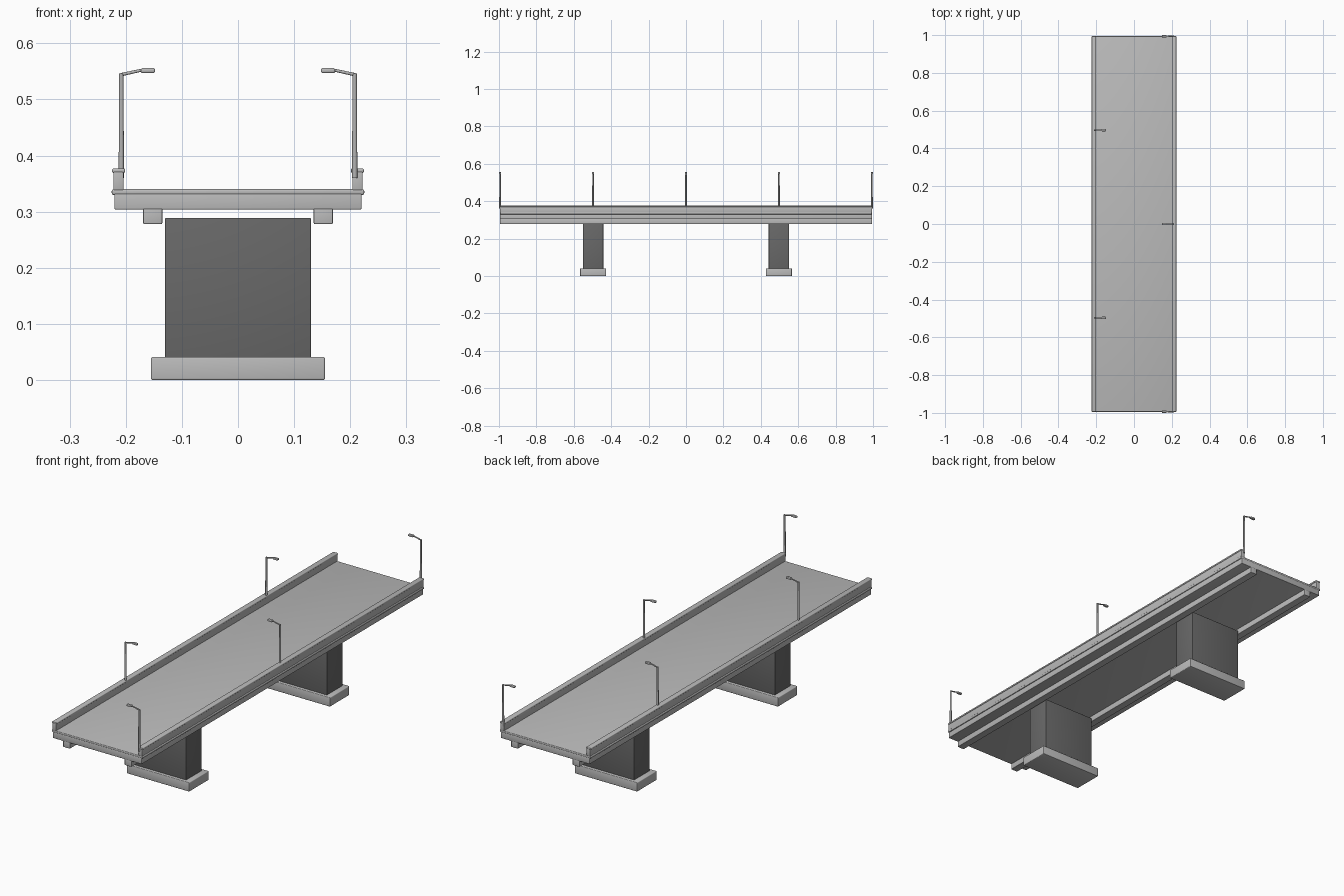
import bpy, bmesh, math
from mathutils import Vector

if "Cube" in bpy.data.objects:
    bpy.data.objects.remove(bpy.data.objects["Cube"])


def material(name, v):
    m = bpy.data.materials.new(name)
    m.diffuse_color = (v, v, v, 1)
    m.use_nodes = True
    m.node_tree.nodes["Principled BSDF"].inputs["Base Color"].default_value = m.diffuse_color
    return m


CONCRETE = material("concrete", 0.5)
DARK = material("dark_concrete", 0.14)
METAL = material("metal", 0.45)


def finish(obj, mat):
    bpy.ops.object.select_all(action='DESELECT')
    obj.select_set(True)
    bpy.context.view_layer.objects.active = obj
    bpy.ops.object.shade_smooth_by_angle(angle=math.radians(50))
    obj.data.materials.append(mat)


def box(name, x, y, z, bevel=0.002, mat=CONCRETE):
    """Softly rounded box from (min, max) ranges."""
    bpy.ops.mesh.primitive_cube_add(size=1)
    o = bpy.context.object
    o.name = name
    bm = bmesh.new()
    bm.from_mesh(o.data)
    for v in bm.verts:
        v.co = Vector([(r[0] + r[1]) / 2 + c * (r[1] - r[0]) for r, c in zip((x, y, z), v.co)])
    bmesh.ops.bevel(bm, geom=bm.edges[:], offset=bevel, segments=3,
                    profile=0.5, affect='EDGES')
    bm.to_mesh(o.data)
    bm.free()
    finish(o, mat)


def side_range(s, a, b):
    return tuple(sorted((s * a, s * b)))


def rod(name, a, b, r1, r2):
    """Tapered round rod between two points."""
    a, b = Vector(a), Vector(b)
    d = b - a
    bpy.ops.mesh.primitive_cone_add(vertices=16, radius1=r1, radius2=r2, depth=d.length,
                                    location=(a + b) / 2,
                                    rotation=d.to_track_quat('Z', 'Y').to_euler())
    o = bpy.context.object
    o.name = name
    finish(o, METAL)


L = (-0.994, 0.994)

# Deck: structural slab and wider road plate
box("deck_slab", (-0.22, 0.22), L, (0.304, 0.332))
box("road_plate", (-0.225, 0.225), L, (0.33, 0.34), 0.003)

# Girders, parapets and parapet caps on both sides
for s, side in ((-1, "left"), (1, "right")):
    box(f"girder_{side}", side_range(s, 0.135, 0.169), L, (0.278, 0.306))
    box(f"parapet_{side}", side_range(s, 0.204, 0.222), L, (0.338, 0.371))
    box(f"parapet_cap_{side}", side_range(s, 0.201, 0.2245), L, (0.369, 0.377), 0.003)

# Piers on footings
for y, end in ((-0.497, "front"), (0.497, "back")):
    box(f"pier_{end}", (-0.13, 0.13), (y - 0.055, y + 0.055), (0.038, 0.289), 0.002, DARK)
    box(f"footing_{end}", (-0.155, 0.155), (y - 0.069, y + 0.069), (0, 0.041), 0.003)


# Street lamps, staggered between the two sides
def lamp(s, y, tag):
    rod(f"lamp_post_{tag}", (s * 0.208, y, 0.36), (s * 0.208, y, 0.546), 0.0047, 0.004)
    rod(f"lamp_arm_{tag}", (s * 0.209, y, 0.544), (s * 0.168, y, 0.553), 0.003, 0.0025)
    box(f"lamp_head_{tag}", side_range(s, 0.148, 0.173), (y - 0.006, y + 0.006),
        (0.547, 0.556), 0.003)


for i, y in enumerate((-0.994, 0, 0.994)):
    lamp(1, y, f"right_{i}")
for i, y in enumerate((-0.497, 0.497)):
    lamp(-1, y, f"left_{i}")
